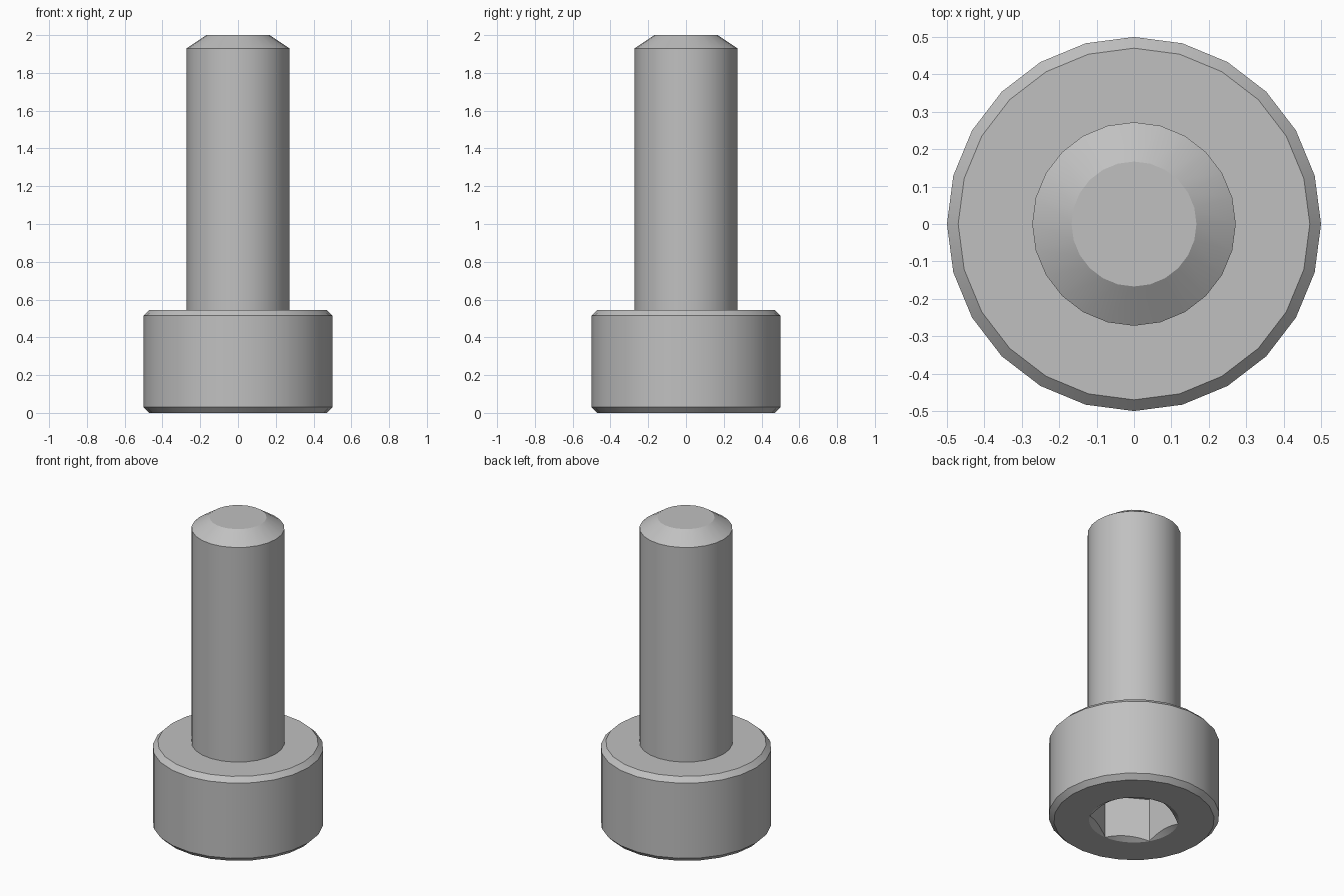
import bpy
import bmesh
from math import cos, radians, pi
from mathutils import Matrix, Vector

cube = bpy.data.objects.get("Cube")
if cube:
    bpy.data.objects.remove(cube, do_unlink=True)

HEAD_R, HEAD_H, HEAD_BEVEL = 0.5, 0.545, 0.03
SHANK_R, TIP_R, TIP_H, TOP = 0.272, 0.167, 0.07, 2.0
HEX_R, SOCKET_DEPTH = 0.2624, 0.28
SEGMENTS = 24

steel = bpy.data.materials.new("steel grey")
colour = (0.53, 0.53, 0.53, 1)
steel.diffuse_color = colour
steel.use_nodes = True
steel.node_tree.nodes["Principled BSDF"].inputs["Base Color"].default_value = colour


def add_object(name, bm):
    bmesh.ops.recalc_face_normals(bm, faces=bm.faces)
    mesh = bpy.data.meshes.new(name)
    bm.to_mesh(mesh)
    bm.free()
    mesh.materials.append(steel)
    obj = bpy.data.objects.new(name, mesh)
    bpy.context.collection.objects.link(obj)
    return obj


def lathe(name, profile, sides, turn=0.0):
    """Closed solid of revolution from (radius, height) rings, capped at both ends."""
    bm = bmesh.new()
    rings = []
    for radius, z in profile:
        spin = [Matrix.Rotation(turn + 2 * pi * i / sides, 3, "Z") for i in range(sides)]
        rings.append([bm.verts.new(m @ Vector((radius, 0, z))) for m in spin])
    for low, high in zip(rings, rings[1:]):
        for i in range(sides):
            j = (i + 1) % sides
            bm.faces.new((low[i], low[j], high[j], high[i]))
    bm.faces.new(rings[0])
    bm.faces.new(rings[-1])
    return add_object(name, bm)


# Head with bevelled rims, shank and tapered tip in one turned body
screw = lathe("cap_screw", [
    (HEAD_R - HEAD_BEVEL, 0), (HEAD_R, HEAD_BEVEL),
    (HEAD_R, HEAD_H - HEAD_BEVEL), (HEAD_R - HEAD_BEVEL, HEAD_H),
    (SHANK_R, HEAD_H), (SHANK_R, TOP - TIP_H), (TIP_R, TOP),
], SEGMENTS)

# Hexagonal socket and the countersink around its mouth
flat_r = HEX_R * cos(radians(30))
sink_h = 0.022
slope = (HEX_R - flat_r) / sink_h
hexagon = lathe("hex_cutter", [(HEX_R, -0.1), (HEX_R, SOCKET_DEPTH)], 6, radians(30))
countersink = lathe("countersink_cutter", [
    (HEX_R + 0.001 + slope * 0.02, -0.02), (flat_r - slope * 0.02, sink_h + 0.02),
], 2 * SEGMENTS)

bpy.context.view_layer.objects.active = screw
for cutter in (hexagon, countersink):
    cutter.hide_render = True
    cut = screw.modifiers.new(cutter.name, "BOOLEAN")
    cut.operation = "DIFFERENCE"
    cut.solver = "EXACT"
    cut.object = cutter
    bpy.ops.object.modifier_apply(modifier=cut.name)
    bpy.data.objects.remove(cutter, do_unlink=True)

# Smooth round walls, crisp rims
bpy.ops.object.select_all(action="DESELECT")
screw.select_set(True)
bpy.ops.object.shade_smooth_by_angle(angle=radians(30))
